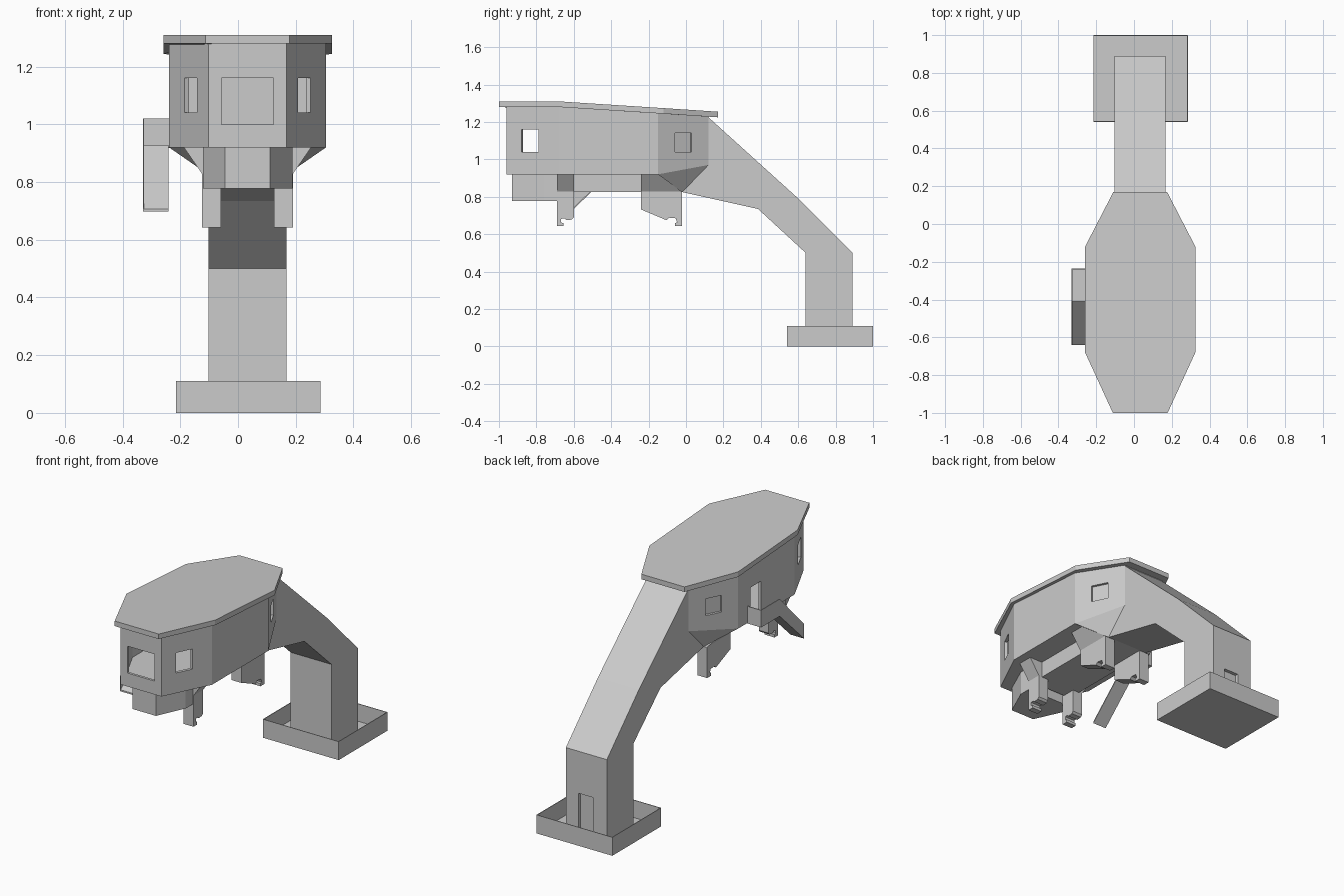
import bpy, bmesh, math
from mathutils import Matrix

if "Cube" in bpy.data.objects:
    bpy.data.objects.remove(bpy.data.objects["Cube"])

CX = 0.033          # centre line of the cabin and arm


def mesh_obj(name, verts, faces):
    bm = bmesh.new()
    vs = [bm.verts.new(v) for v in verts]
    for f in faces:
        bm.faces.new([vs[i] for i in f])
    bmesh.ops.recalc_face_normals(bm, faces=bm.faces)
    me = bpy.data.meshes.new(name)
    bm.to_mesh(me)
    bm.free()
    ob = bpy.data.objects.new(name, me)
    bpy.context.collection.objects.link(ob)
    return ob


def loft(name, a, b):
    """Closed solid between two loops with the same point count."""
    n = len(a)
    sides = [(i, (i + 1) % n, n + (i + 1) % n, n + i) for i in range(n)]
    return mesh_obj(name, list(a) + list(b),
                    [tuple(range(n)), tuple(range(n, 2 * n))] + sides)


def side_extrude(name, prof, x0, x1):
    """Extrude a (y, z) profile along x."""
    return loft(name, [(x0, y, z) for y, z in prof], [(x1, y, z) for y, z in prof])


def box(name, x0, x1, y0, y1, z0, z1):
    return side_extrude(name, [(y0, z0), (y1, z0), (y1, z1), (y0, z1)], x0, x1)


def octagon(stations):
    """Ring around the centre line from (half width, y, z) stations, front to back."""
    return ([(CX + w, y, z) for w, y, z in stations] +
            [(CX - w, y, z) for w, y, z in reversed(stations)])


def cut(ob, cutters):
    for c in cutters:
        c.hide_render = True
        m = ob.modifiers.new("cut", 'BOOLEAN')
        m.operation, m.solver, m.object = 'DIFFERENCE', 'EXACT', c
    dg = bpy.context.evaluated_depsgraph_get()
    ob.data = bpy.data.meshes.new_from_object(ob.evaluated_get(dg))
    ob.modifiers.clear()
    for c in cutters:
        bpy.data.objects.remove(c)


def angled_box(x, y, z, length, depth, height, angle):
    """Window cutter lying along a slanted wall."""
    ob = box("window_cutter", -length / 2, length / 2, -depth / 2, depth / 2,
             -height / 2, height / 2)
    ob.data.transform(Matrix.Translation((x, y, z)) @ Matrix.Rotation(angle, 4, 'Z'))
    return ob


# Roof slab, flat at the front and sloping to the back
roof = [(0.145, -1.0, 1.31), (0.292, -0.68, 1.31), (0.292, -0.12, 1.274), (0.142, 0.17, 1.255)]
loft("roof", octagon([(w, y, z - 0.03) for w, y, z in roof]), octagon(roof))

# Cabin: octagonal walls with the rear underside folding down to the arm
top = [(0.135, -0.96, 1.282), (0.272, -0.68, 1.282), (0.272, -0.15, 1.247), (0.135, 0.12, 1.229)]
low = [(0.135, -0.96, 0.92), (0.272, -0.68, 0.92), (0.272, -0.15, 0.92), (0.135, 0.12, 0.97)]
verts = octagon(low) + octagon(top) + [(CX + 0.135, -0.02, 0.825), (CX - 0.135, -0.02, 0.825)]
faces = [(i, (i + 1) % 8, 8 + (i + 1) % 8, 8 + i) for i in range(8)]
faces += [(8, 9, 14, 15), (9, 10, 13, 14), (10, 11, 12, 13),
          (0, 1, 2, 5, 6, 7), (2, 3, 16), (4, 5, 17), (2, 16, 17, 5), (3, 4, 17, 16)]
cabin = mesh_obj("cabin", verts, faces)

# Hollow room, windows and side doorway
room = [(0.122, -0.945), (0.255, -0.675), (0.255, -0.2)]
cutters = [loft("room_cutter", octagon([(w, y, 0.94) for w, y in room]),
                octagon([(w, y, 1.225) for w, y in room])),
           box("front_window_cutter", CX - 0.09, CX + 0.09, -1.0, -0.9, 1.0, 1.16),
           box("doorway_cutter", -0.3, -0.2, -0.365, -0.263, 0.945, 1.12)]
for s in (1, -1):
    cutters.append(angled_box(CX + s * 0.198, -0.835, 1.1, 0.1, 0.06, 0.12,
                              s * math.atan2(0.28, 0.137)))
    cutters.append(angled_box(CX + s * 0.2035, -0.015, 1.09, 0.1, 0.03, 0.1,
                              -s * math.atan2(0.27, 0.137)))
cut(cabin, cutters)

# Bent support arm with a recessed door at its foot
arm = side_extrude("support_arm", [(0.64, 0.003), (0.89, 0.003), (0.89, 0.5), (0.59, 0.8),
                                   (0.12, 1.225), (0.12, 0.97), (-0.02, 0.825),
                                   (0.385, 0.735), (0.64, 0.5)], CX - 0.135, CX + 0.135)
cut(arm, [box("door_cutter", -0.01, 0.085, 0.87, 0.95, 0.01, 0.25)])

# Base tray with a low thin wall
base = box("base_tray", -0.215, 0.285, 0.54, 1.0, 0.0, 0.11)
cut(base, [box("tray_cutter", -0.211, 0.281, 0.544, 0.996, 0.006, 0.2)])

# Keel and faceted chin under the cabin
box("keel", CX - 0.135, CX + 0.135, -0.68, -0.02, 0.825, 0.925)
chin = [(0.078, -0.93), (0.155, -0.69), (0.155, -0.62)]
chin_plan = [(0.078, -0.93), (0.155, -0.76), (0.155, -0.69)]
loft("chin", octagon([(w, y, 0.778) for w, y in chin_plan]),
     octagon([(w, y, 0.922) for w, y in chin_plan]))

# Hooked hanger legs and their flared brackets, mirrored left and right
front_leg = [(-0.69, 0.922), (-0.69, 0.643), (-0.655, 0.643), (-0.655, 0.66), (-0.667, 0.662),
             (-0.667, 0.682), (-0.65, 0.685), (-0.64, 0.675), (-0.61, 0.678), (-0.6, 0.69),
             (-0.6, 0.922)]
rear_leg = [(-0.24, 0.922), (-0.24, 0.732), (-0.105, 0.675), (-0.09, 0.688), (-0.055, 0.685),
            (-0.047, 0.662), (-0.06, 0.66), (-0.06, 0.643), (-0.022, 0.643), (-0.022, 0.825),
            (-0.15, 0.922)]
for side, s in (("right", 1), ("left", -1)):
    for name, prof, y0, y_low, y_top in (("front", front_leg, -0.69, -0.6, -0.6),
                                         ("rear", rear_leg, -0.24, -0.02, -0.15)):
        side_extrude(f"{name}_leg_{side}", prof, CX + s * 0.092, CX + s * 0.157)
        x_in, x_out = CX + s * 0.155, CX + s * 0.222
        loft(f"{name}_bracket_{side}",
             [(x_in, y0, 0.825), (x_out, y0, 0.922), (x_in, y0, 0.922)],
             [(x_in, y_low, 0.825), (x_out, y_top, 0.922), (x_in, y_top, 0.922)])

# Side landing with parapet, and the ramp running down from it
box("landing_floor", -0.33, -0.238, -0.41, -0.235, 0.918, 0.926)
box("landing_back_wall", -0.33, -0.238, -0.24, -0.235, 0.92, 1.02)
side_extrude("ramp_floor", [(-0.41, 0.918), (-0.64, 0.697), (-0.64, 0.706), (-0.41, 0.926)],
             -0.33, -0.24)
side_extrude("ramp_outer_rail", [(-0.235, 0.92), (-0.41, 0.92), (-0.64, 0.697), (-0.64, 0.785),
                                 (-0.41, 1.02), (-0.235, 1.02)], -0.33, -0.325)
